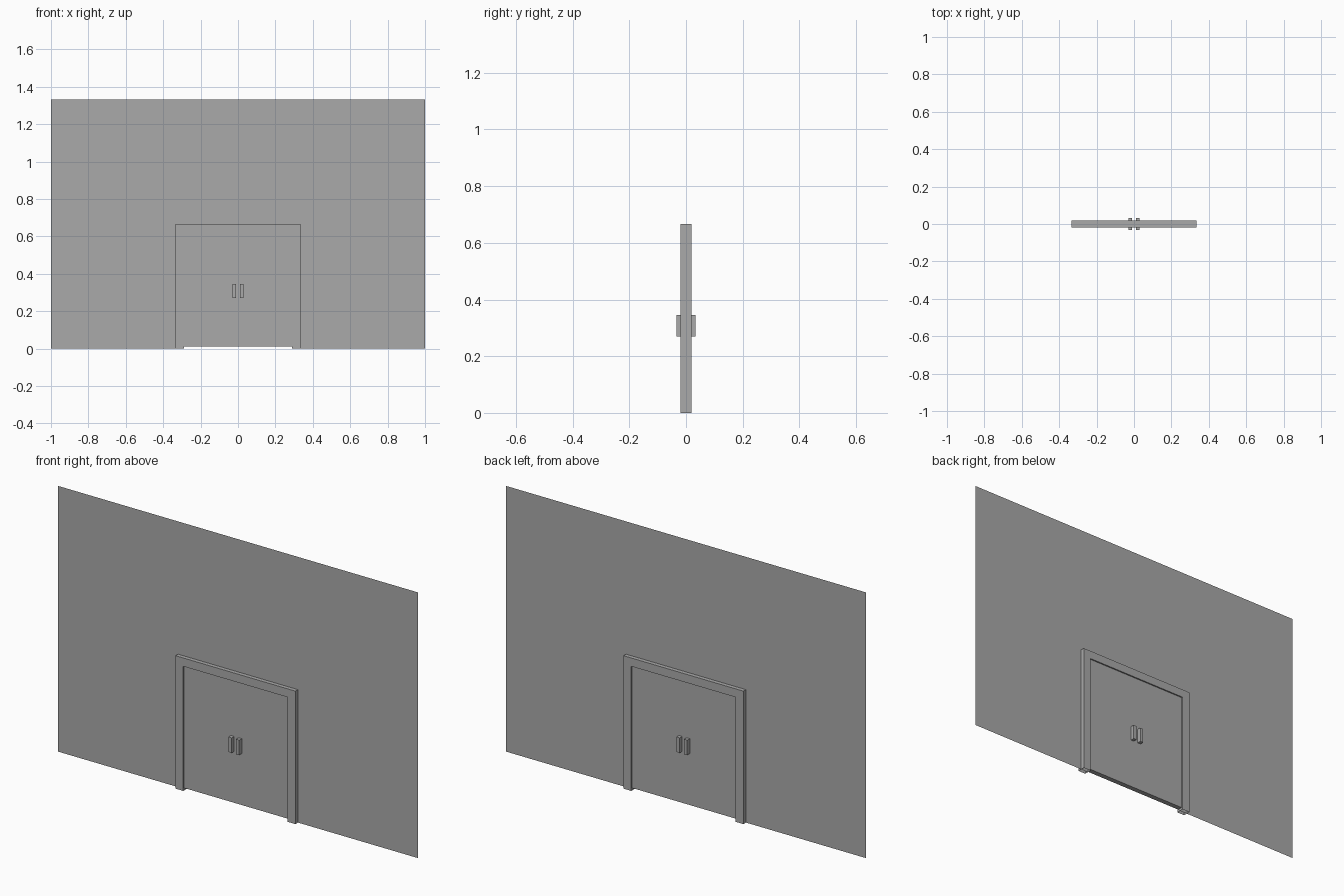
import bpy, bmesh

if "Cube" in bpy.data.objects:
    bpy.data.objects.remove(bpy.data.objects["Cube"], do_unlink=True)

# One plain grey for every part
grey = bpy.data.materials.new("plain_grey")
grey.use_nodes = True
colour = (0.4, 0.4, 0.4, 1)
grey.diffuse_color = colour
grey.node_tree.nodes["Principled BSDF"].inputs["Base Color"].default_value = colour


def finish(name, bm):
    mesh = bpy.data.meshes.new(name)
    bm.to_mesh(mesh)
    bm.free()
    mesh.materials.append(grey)
    obj = bpy.data.objects.new(name, mesh)
    bpy.context.collection.objects.link(obj)
    return obj


def arch(bm, half_width, height, inner_half, inner_height, y):
    """Front-facing sheet with a doorway cut up from its lower edge."""
    right = [(half_width, height), (half_width, 0), (inner_half, 0), (inner_half, inner_height)]
    outline = right + [(-x, z) for x, z in reversed(right)]
    return bm.faces.new([bm.verts.new((x, y, z)) for x, z in reversed(outline)])


def box(name, lo, hi):
    bm = bmesh.new()
    bmesh.ops.create_cube(bm, size=1)
    for v in bm.verts:
        v.co = [lo[i] if v.co[i] < 0 else hi[i] for i in range(3)]
    return finish(name, bm)


OPEN_X, OPEN_Z = 0.29, 0.625
FRAME_Y, DOOR_Y, HANDLE_Y = 0.02, 0.013, 0.033

# Paper-thin wall with the doorway opening
bm = bmesh.new()
arch(bm, 1, 1.333, OPEN_X, OPEN_Z, 0)
bm.normal_update()
finish("wall", bm)

# Door frame: extruded arch, open under the posts
bm = bmesh.new()
face = arch(bm, 0.333, 0.667, OPEN_X, OPEN_Z, -FRAME_Y)
back = bmesh.ops.extrude_face_region(bm, geom=[face], use_keep_orig=True)["geom"]
for v in back:
    if isinstance(v, bmesh.types.BMVert):
        v.co.y = FRAME_Y
bmesh.ops.recalc_face_normals(bm, faces=bm.faces[:])
feet = [f for f in bm.faces if all(v.co.z < 0.001 for v in f.verts)]
bmesh.ops.delete(bm, geom=feet, context="FACES")
finish("door_frame", bm)

# Recessed door panel, just clear of the floor
box("door_panel", (-OPEN_X, -DOOR_Y, 0.012), (OPEN_X, DOOR_Y, OPEN_Z))

# Pull handles, standing out on both faces of the door
for side, x in (("left", 0.021), ("right", -0.021)):
    for end, y in (("front", -1), ("back", 1)):
        ys = sorted((y * DOOR_Y, y * HANDLE_Y))
        box(f"{side}_{end}_handle", (x - 0.009, ys[0], 0.27), (x + 0.009, ys[1], 0.345))
